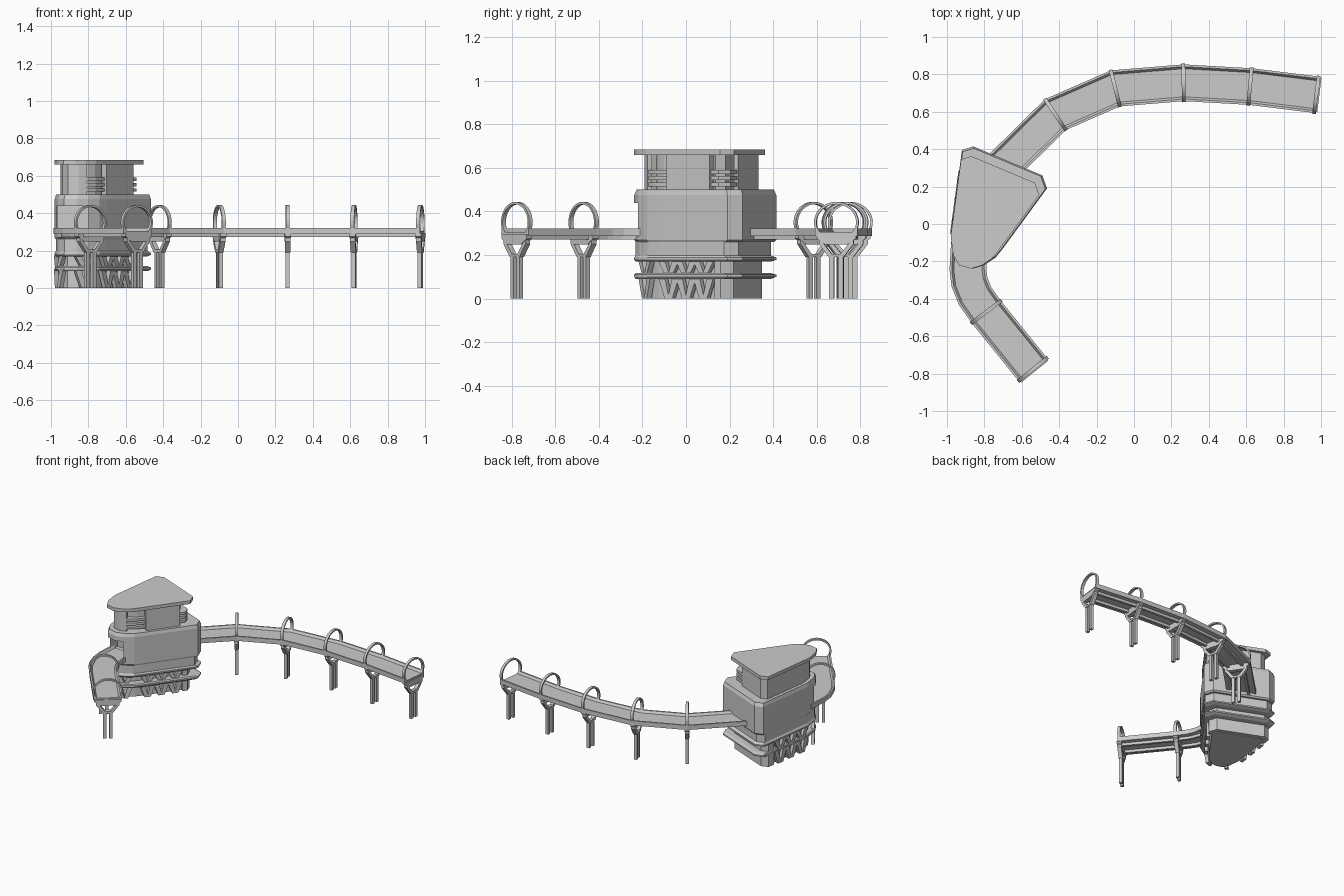
import bpy, bmesh, math
from mathutils import Vector, Matrix

if "Cube" in bpy.data.objects:
    bpy.data.objects.remove(bpy.data.objects["Cube"])


def finish(name, bm):
    bmesh.ops.recalc_face_normals(bm, faces=bm.faces)
    me = bpy.data.meshes.new(name)
    bm.to_mesh(me)
    bm.free()
    ob = bpy.data.objects.new(name, me)
    bpy.context.collection.objects.link(ob)
    return ob


def loft(bm, rings, closed=False):
    """Skin equal-length closed rings, capping the ends."""
    vs = [[bm.verts.new(p) for p in r] for r in rings]
    n = len(vs[0])
    for a, b in zip(vs, vs[1:]):
        for i in range(n):
            j = (i + 1) % n
            bm.faces.new((a[i], a[j], b[j], b[i]))
    bm.faces.new(vs[0])
    bm.faces.new(vs[-1])


def stack(name, levels):
    """Solid from (outline, z) levels."""
    bm = bmesh.new()
    loft(bm, [[(x, y, z) for x, y in pts] for pts, z in levels])
    return finish(name, bm)


def scaled(pts, f, ax, ay):
    return [(ax + (x - ax) * f, ay + (y - ay) * f) for x, y in pts]


def normals(path):
    """Mitred left-hand normals along an open path."""
    p = [Vector(q) for q in path]
    d = [(b - a).normalized() for a, b in zip(p, p[1:])]
    seg = [Vector((-t.y, t.x)) for t in d]
    out = [seg[0]]
    for a, b in zip(seg, seg[1:]):
        m = (a + b).normalized()
        out.append(m / m.dot(a))
    return out + [seg[-1]]


def sweep(bm, path, profile):
    ns = normals(path)
    loft(bm, [[(x + n.x * u, y + n.y * u, z) for u, z in profile]
              for (x, y), n in zip(path, ns)])


def rect(u0, u1, z0, z1):
    return [(u0, z0), (u1, z0), (u1, z1), (u0, z1)]


def lerp(a, b, t):
    return (a[0] + (b[0] - a[0]) * t, a[1] + (b[1] - a[1]) * t)


# Tower outline, clockwise from the north-west corner
OUT = [(-.92, .395), (-.86, .415), (-.49, .26), (-.465, .19), (-.70, -.13),
       (-.74, -.18), (-.80, -.22), (-.86, -.238), (-.93, -.22), (-.965, -.16), (-.98, -.05)]
UP = scaled(OUT, .8, -.83, 0)
BASE = scaled(OUT, .85, -.92, -.02)
SKIRT = scaled(OUT, .95, -.86, -.1)

# Tower storeys
stack("base_core", [(scaled(BASE, .86, -.8, .06), 0), (scaled(BASE, .86, -.8, .06), .18)])
stack("lower_ledge", [(SKIRT, .09), (OUT, .1), (OUT, .11), (SKIRT, .117)])
stack("upper_ledge", [(SKIRT, .17), (OUT, .178), (OUT, .188), (SKIRT, .198)])
stack("skirt", [(SKIRT, .19), (SKIRT, .265)])
rim = scaled(OUT, .97, -.77, .08)
body = stack("main_body", [(rim, .26), (OUT, .27), (OUT, .475), (rim, .497), (rim, .5)])
stack("upper_core", [(scaled(UP, .8, -.79, .07), .495), (scaled(UP, .8, -.79, .07), .665)])
roof = scaled(OUT, .92, -.98, -.24)
stack("roof", [(roof, .66), (roof, .685)])

# Slatted bands showing between the upper walls
for k in range(3):
    z = .515 + k * .029
    s = scaled(UP, .98, -.79, .07)
    stack(f"louvre_{k}", [(s, z), (s, z + .018)])

# Upper wall panels
bm = bmesh.new()
sweep(bm, [lerp(UP[1], UP[2], .75), UP[1], UP[0]] + UP[:5:-1], rect(0, .02, .5, .66))
sweep(bm, [lerp(UP[4], UP[3], .08), lerp(UP[4], UP[3], .85)], rect(-.01, .025, .5, .66))
finish("upper_walls", bm)

# Solid base walls at the north-east
bm = bmesh.new()
sweep(bm, [lerp(BASE[0], BASE[10], .15), BASE[0], BASE[1], BASE[2], BASE[3],
           lerp(BASE[3], BASE[4], .1)], rect(-.03, 0, 0, .175))
finish("base_wall", bm)

# Slanted struts in both lower storeys
bm = bmesh.new()


def strut_row(a, b, count, z0, z1):
    d = (Vector(b) - Vector(a)).normalized()
    n = Vector((-d.y, d.x)) * .012
    for i in range(count):
        c = Vector(lerp(a, b, (i + .5) / count))
        lean = .016 if i % 2 else -.016
        rings = []
        for z, off, w in ((z0, -lean, .013), (z1, lean, .019)):
            m = c + d * off
            rings.append([(*(m + d * s * w + n * t), z)
                          for s, t in ((-1, -1), (1, -1), (1, 1), (-1, 1))])
        loft(bm, rings)


for z0, z1 in ((0, .1), (.11, .175)):
    strut_row(lerp(BASE[3], BASE[4], .12), BASE[4], 6, z0, z1)
    strut_row(BASE[5], BASE[7], 2, z0, z1)
    strut_row(BASE[8], BASE[9], 1, z0, z1)
    strut_row(BASE[10], lerp(BASE[10], BASE[0], .85), 6, z0, z1)
finish("base_struts", bm)

# South doorway
bm = bmesh.new()
sweep(bm, [(-.89, -.4), (-.88, -.06)], rect(-.085, .085, .3, .44))
cutter = finish("doorway_cutter", bm)
mod = body.modifiers.new("doorway", "BOOLEAN")
mod.operation, mod.object = "DIFFERENCE", cutter
bpy.context.view_layer.objects.active = body
bpy.ops.object.modifier_apply(modifier=mod.name)
bpy.data.objects.remove(cutter)

# Elevated walkways
NORTH = [(.985, .69), (.62, .735), (.265, .755), (-.10, .725), (-.42, .585), (-.75, .26)]
SOUTH = [(-.535, -.785), (-.79, -.47), (-.85, -.385), (-.88, -.31), (-.888, -.24), (-.88, -.10)]


def walkway(name, path):
    bm = bmesh.new()
    sweep(bm, path, rect(-.09, .09, .292, .305))
    for s in (-1, 1):
        sweep(bm, path, [(s * .098, .288), (s * .098, .322), (s * .086, .322),
                         (s * .075, .306), (s * .075, .288)])
        sweep(bm, path, rect(s * .04, s * .058, .272, .294))
    finish(name, bm)


walkway("north_walkway", NORTH)
walkway("south_walkway", SOUTH)


# Hoop and forked pier at each joint, drawn in the plane across the walkway
def frame(name, pos, n):
    n = n.normalized()
    t = Vector((n.y, -n.x))

    def ring(u, z, depth):
        return [Vector((pos[0] + n.x * u + t.x * e, pos[1] + n.y * u + t.y * e, z))
                for e in (-depth, depth)]

    def slab(bm, pts, depth):
        pairs = [ring(u, z, depth) for u, z in pts]
        loft(bm, [[p[0] for p in pairs], [p[1] for p in pairs]])

    bm = bmesh.new()
    rings = []
    for i in range(25):
        a = math.radians(-38 + 256 * i / 24)
        o = ring(.103 * math.cos(a), .35 + .094 * math.sin(a), .01)
        q = ring(.092 * math.cos(a), .35 + .083 * math.sin(a), .01)
        rings.append([o[0], o[1], q[1], q[0]])
    loft(bm, rings)
    finish(name + "_hoop", bm)

    bm = bmesh.new()
    for s in (-1, 1):
        slab(bm, [(s * .01, 0), (s * .032, 0), (s * .032, .2), (s * .01, .2)], .011)
        slab(bm, [(s * .008, .19), (s * .034, .19), (s * .08, .25), (s * .08, .275),
                  (s * .06, .275), (s * .06, .255)], .014)
    slab(bm, [(-.034, .19), (.034, .19), (.034, .205), (-.034, .205)], .014)
    slab(bm, [(-.05, .248), (.05, .248), (.092, .276), (.092, .294), (-.092, .294), (-.092, .276)], .016)
    finish(name + "_pier", bm)


nn, sn = normals(NORTH), normals(SOUTH)
for i in range(5):
    p = NORTH[i] if i else (.975, .691)
    frame(f"north_{i}", p, nn[i])
for i in range(2):
    frame(f"south_{i}", SOUTH[i] if i else (-.541, -.777), sn[i])
